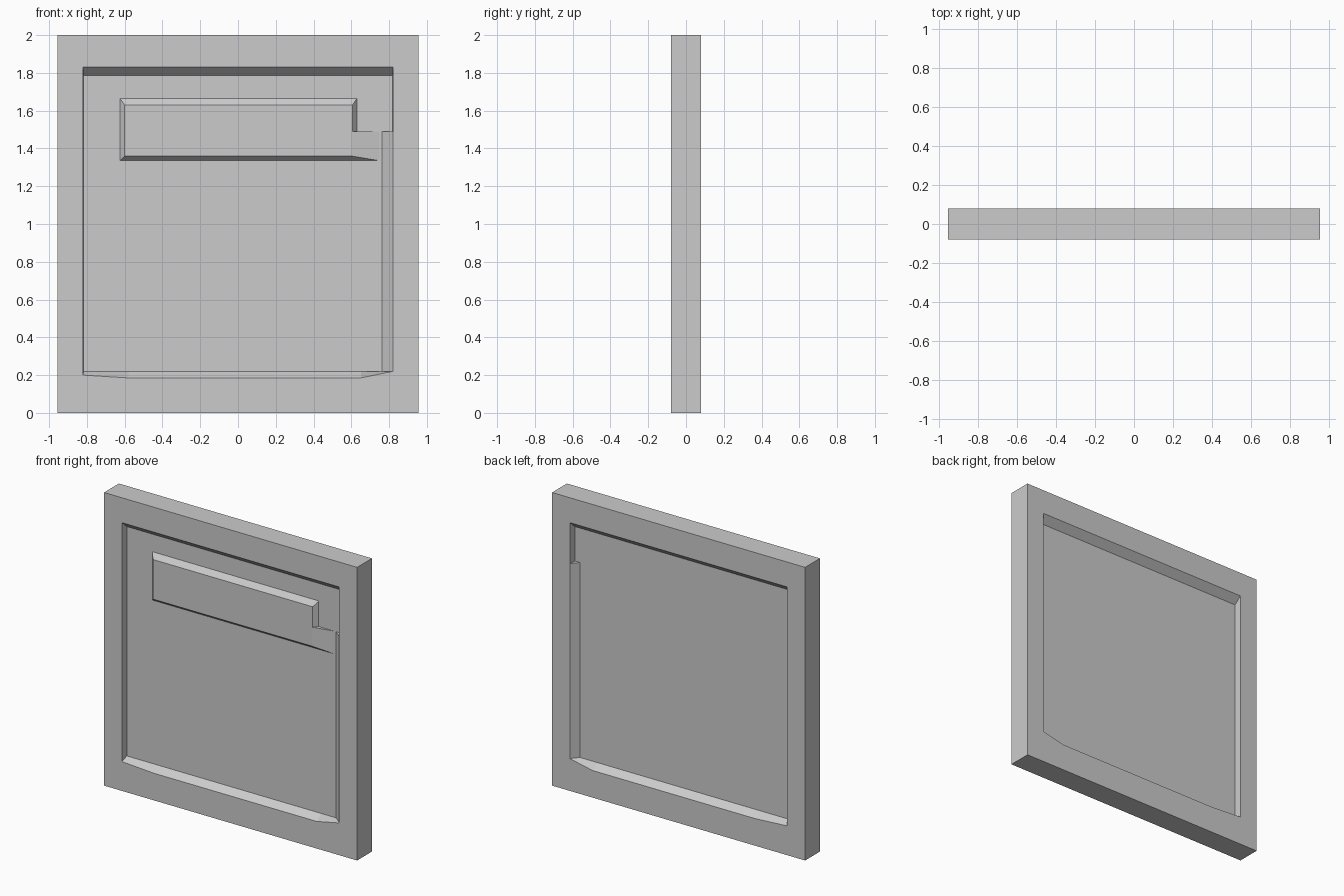
import bpy, bmesh

if "Cube" in bpy.data.objects:
    bpy.data.objects.remove(bpy.data.objects["Cube"])

HALF_DEPTH = 0.08
FLOOR = 0.03       # half thickness of the sunken centre board


def finish(name, bm):
    bmesh.ops.remove_doubles(bm, verts=bm.verts, dist=1e-5)
    bmesh.ops.recalc_face_normals(bm, faces=bm.faces)
    mesh = bpy.data.meshes.new(name)
    bm.to_mesh(mesh)
    bm.free()
    obj = bpy.data.objects.new(name, mesh)
    bpy.context.collection.objects.link(obj)
    return obj


def loft(name, rings):
    """Bridge a list of (y, [(x, z), ...]) outlines and cap both ends."""
    bm = bmesh.new()
    loops = [[bm.verts.new((x, y, z)) for x, z in pts] for y, pts in rings]
    for a, b in zip(loops, loops[1:]):
        n = len(a)
        for i in range(n):
            j = (i + 1) % n
            bm.faces.new((a[i], a[j], b[j], b[i]))
    bm.faces.new(loops[0])
    bm.faces.new(loops[-1])
    return finish(name, bm)


# Framed panel: front recess, outer border, back recess
border = [(-.955, 0), (-.58, 0), (.65, 0), (.955, 0), (.955, 2), (-.955, 2)]
opening = [(-.82, .2), (-.58, .185), (.65, .185), (.82, .22), (.82, 1.83), (-.82, 1.83)]
floor = [(-.818, .22), (-.58, .22), (.65, .22), (.818, .22), (.818, 1.785), (-.818, 1.785)]
loft("framed_panel", [
    (-FLOOR, floor), (-HALF_DEPTH, opening), (-HALF_DEPTH, border),
    (HALF_DEPTH, border), (HALF_DEPTH, opening), (FLOOR, floor)])

# Raised plate in the front recess, its lower right corner fading into the floor
base = [(-.625, 1.335), (.75, 1.335), (.75, 1.49), (.63, 1.49), (.63, 1.665), (-.625, 1.665)]
top = [(-.6, 1.36), (.6, 1.36), (.605, 1.49), (.606, 1.49), (.606, 1.63), (-.6, 1.63)]
loft("raised_plate", [(-FLOOR + .002, base), (-FLOOR, base), (-FLOOR - .03, top)])


# Sloped fillets along the right inner side of each recess
def side_slope(name, side, inner, z_top):
    bm = bmesh.new()
    profile = [(inner, FLOOR - .001), (.821, FLOOR - .001), (.821, HALF_DEPTH - .001)]
    low, high = [[bm.verts.new((x, side * y, z)) for x, y in profile] for z in (.22, z_top)]
    for i in range(3):
        j = (i + 1) % 3
        bm.faces.new((low[i], low[j], high[j], high[i]))
    bm.faces.new(low)
    bm.faces.new(high)
    finish(name, bm)


side_slope("front_side_slope", -1, .76, 1.49)
side_slope("back_side_slope", 1, .78, 1.55)
